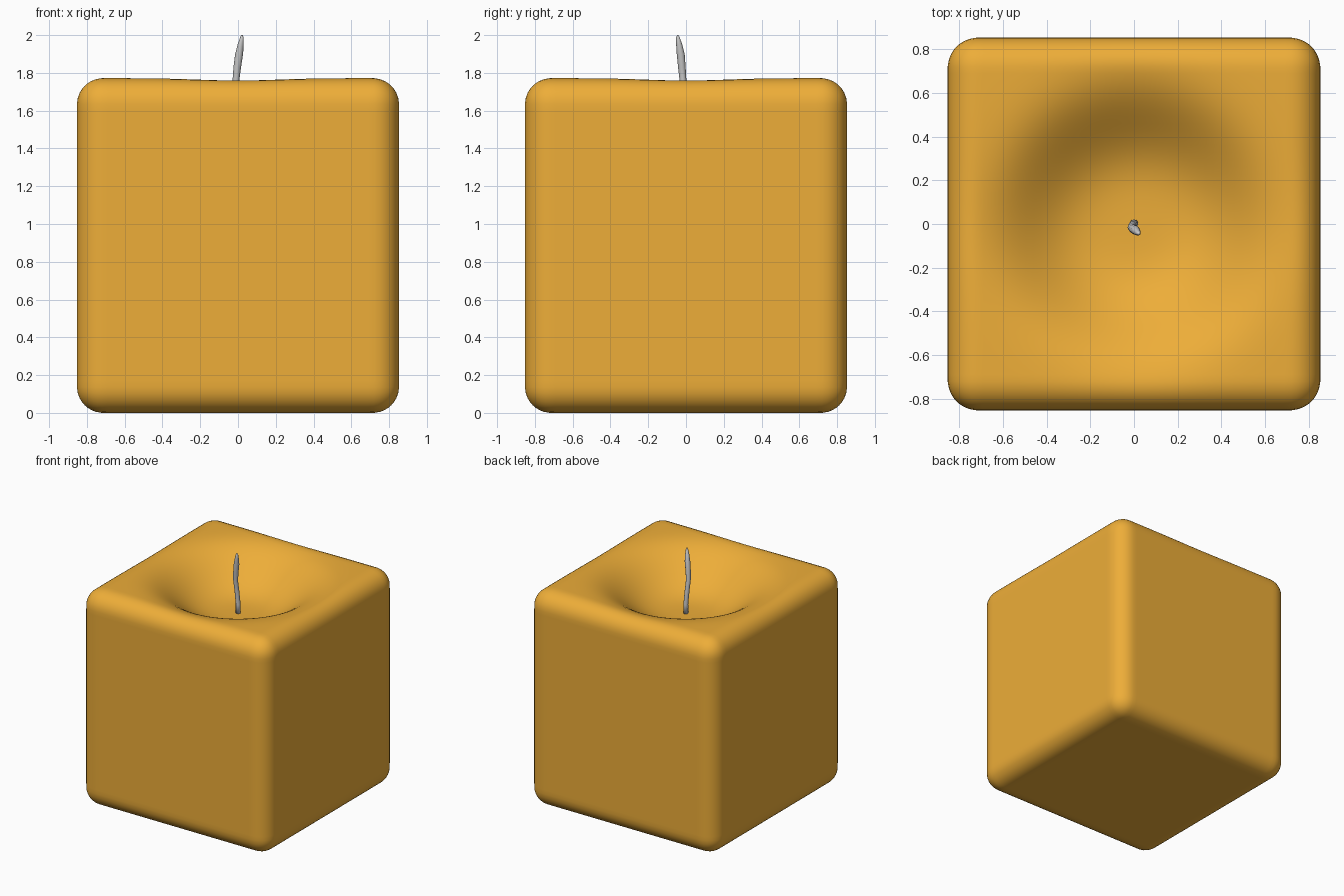
import bpy, bmesh, math
from mathutils import Vector

if "Cube" in bpy.data.objects:
    bpy.data.objects.remove(bpy.data.objects["Cube"])

W, H, R = 0.853, 1.772, 0.14      # half width, height, edge radius
DEPTH, SPREAD = 0.285, 0.52       # melted hollow


def finish(name, bm, color=None):
    bmesh.ops.recalc_face_normals(bm, faces=bm.faces)
    for f in bm.faces:
        f.smooth = True
    me = bpy.data.meshes.new(name)
    bm.to_mesh(me)
    bm.free()
    ob = bpy.data.objects.new(name, me)
    bpy.context.collection.objects.link(ob)
    if color:
        mat = bpy.data.materials.new(name + "_material")
        mat.diffuse_color = color
        mat.use_nodes = True
        mat.node_tree.nodes["Principled BSDF"].inputs["Base Color"].default_value = mat.diffuse_color
        me.materials.append(mat)
    return ob


# Wax block: dense cube, rounded edges, smooth hollow in the top
bm = bmesh.new()
bmesh.ops.create_cube(bm, size=2)
bmesh.ops.subdivide_edges(bm, edges=bm.edges[:], cuts=51, use_grid_fill=True)
half = Vector((W, W, H / 2))
for v in bm.verts:
    p = Vector([c * h for c, h in zip(v.co, half)])
    q = Vector([max(-(h - R), min(h - R, c)) for c, h in zip(p, half)])
    p = q + (p - q).normalized() * R
    p.z += H / 2
    if p.z > H - R:
        r = math.hypot(p.x, p.y)
        p.z -= DEPTH * math.exp(-(r / SPREAD) ** 3.5)
    v.co = p
finish("wax_block", bm, (0.85, 0.42, 0.04, 1))

# Wick: slightly bent tapered tube, (x, y, z, radius)
path = [(0, 0.002, 1.475, 0.019), (0, 0.002, 1.56, 0.018),
        (-0.006, -0.004, 1.66, 0.018), (-0.011, -0.016, 1.76, 0.018),
        (-0.004, -0.022, 1.83, 0.02), (0.006, -0.028, 1.90, 0.021),
        (0.014, -0.036, 1.95, 0.016), (0.02, -0.042, 1.985, 0.01),
        (0.021, -0.043, 2.0, 0.004)]
N = 12
bm = bmesh.new()
rings = []
for x, y, z, r in path:
    rings.append([bm.verts.new((x + r * math.cos(2 * math.pi * i / N),
                                y + r * math.sin(2 * math.pi * i / N), z))
                  for i in range(N)])
for a, b in zip(rings, rings[1:]):
    for i in range(N):
        j = (i + 1) % N
        bm.faces.new((a[i], a[j], b[j], b[i]))
bm.faces.new(rings[0][::-1])
bm.faces.new(rings[-1])
finish("wick", bm)
